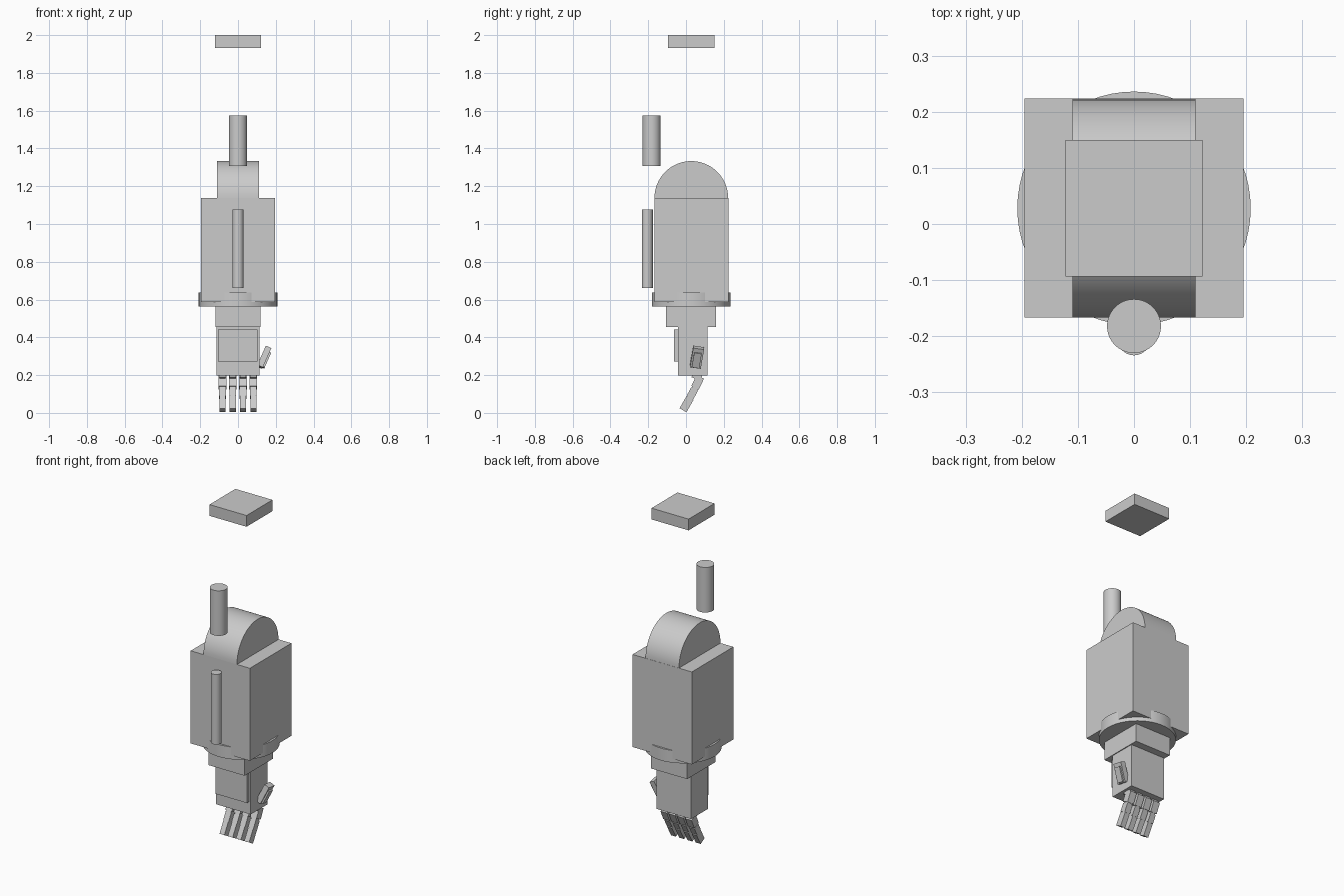
import bpy, math
from mathutils import Vector, Matrix

if "Cube" in bpy.data.objects:
    bpy.data.objects.remove(bpy.data.objects["Cube"])


def box(name, x, y, z):
    bpy.ops.mesh.primitive_cube_add(size=1)
    ob = bpy.context.object
    ob.name = name
    ob.data.transform(Matrix.LocRotScale(
        Vector([(a + b) / 2 for a, b in (x, y, z)]), None,
        Vector([b - a for a, b in (x, y, z)])))
    return ob


def cylinder(name, r, y, z0, z1):
    bpy.ops.mesh.primitive_cylinder_add(vertices=64, radius=r, depth=z1 - z0,
                                        location=(0, y, (z0 + z1) / 2))
    ob = bpy.context.object
    ob.name = name
    bpy.ops.object.shade_smooth_by_angle(angle=math.radians(30))
    return ob


def prism(name, profile, x0, x1):
    """Extrude a (y, z) outline along x."""
    n = len(profile)
    verts = [(x, y, z) for x in (x0, x1) for y, z in profile]
    faces = [tuple(range(n))[::-1], tuple(range(n, 2 * n))]
    faces += [(i, (i + 1) % n, n + (i + 1) % n, n + i) for i in range(n)]
    me = bpy.data.meshes.new(name)
    me.from_pydata(verts, [], faces)
    ob = bpy.data.objects.new(name, me)
    bpy.context.collection.objects.link(ob)
    return ob


def phalanx(name, x, width, a, b, thick):
    """Box segment running between two (y, z) points."""
    a, b = Vector(a), Vector(b)
    d = (b - a).normalized()
    s = Vector((-d.y, d.x)) * thick / 2
    return prism(name, [a + s, b + s, b - s, a - s], x - width / 2, x + width / 2)


# Floating plate and rods
box("top_plate", (-.122, .122), (-.094, .15), (1.933, 2))
cylinder("upper_rod", .048, -.182, 1.307, 1.575)
cylinder("front_rod", .029, -.205, .66, 1.077)

# Forearm housing with half-round elbow
box("forearm_housing", (-.195, .195), (-.167, .224), (.587, 1.138))
arc = [(.028 + .195 * math.cos(math.pi * i / 40), 1.138 + .195 * math.sin(math.pi * i / 40))
       for i in range(41)]
elbow = prism("elbow_dome", arc, -.11, .11)
bpy.context.view_layer.objects.active = elbow
bpy.ops.object.select_all(action='DESELECT')
elbow.select_set(True)
bpy.ops.object.shade_smooth_by_angle(angle=math.radians(30))

# Wrist and palm
cylinder("wrist_ring", .208, .028, .564, .637)
box("wrist_block", (-.119, .119), (-.107, .159), (.455, .566))
box("palm", (-.114, .114), (-.043, .115), (.199, .457))
box("hand_back_plate", (-.105, .103), (-.064, -.042), (.272, .441))

# Four fingers curling to the front
for i in range(4):
    x = -.082 + i * .0543
    phalanx(f"knuckle_{i}", x, .034, (.062, .205), (.052, .18), .05)
    phalanx(f"finger_base_{i}", x, .042, (.075, .19), (.048, .133), .044)
    phalanx(f"finger_joint_{i}", x, .03, (.052, .14), (.016, .07), .034)
    phalanx(f"finger_middle_{i}", x, .036, (.046, .127), (.022, .083), .04)
    phalanx(f"finger_tip_{i}", x, .032, (.022, .08), (-.016, .014), .042)

# Thumb on the right side
turn = (Matrix.Translation((.14, .058, .292))
        @ Matrix.Rotation(math.radians(24), 4, 'Y')
        @ Matrix.Rotation(math.radians(-9), 4, 'X'))
thumb = box("thumb", (-.019, .013), (-.029, .029), (-.055, .058))
thumb.matrix_world = turn
pad = box("thumb_tip", (.01, .022), (-.02, .02), (-.05, .035))
pad.matrix_world = turn
